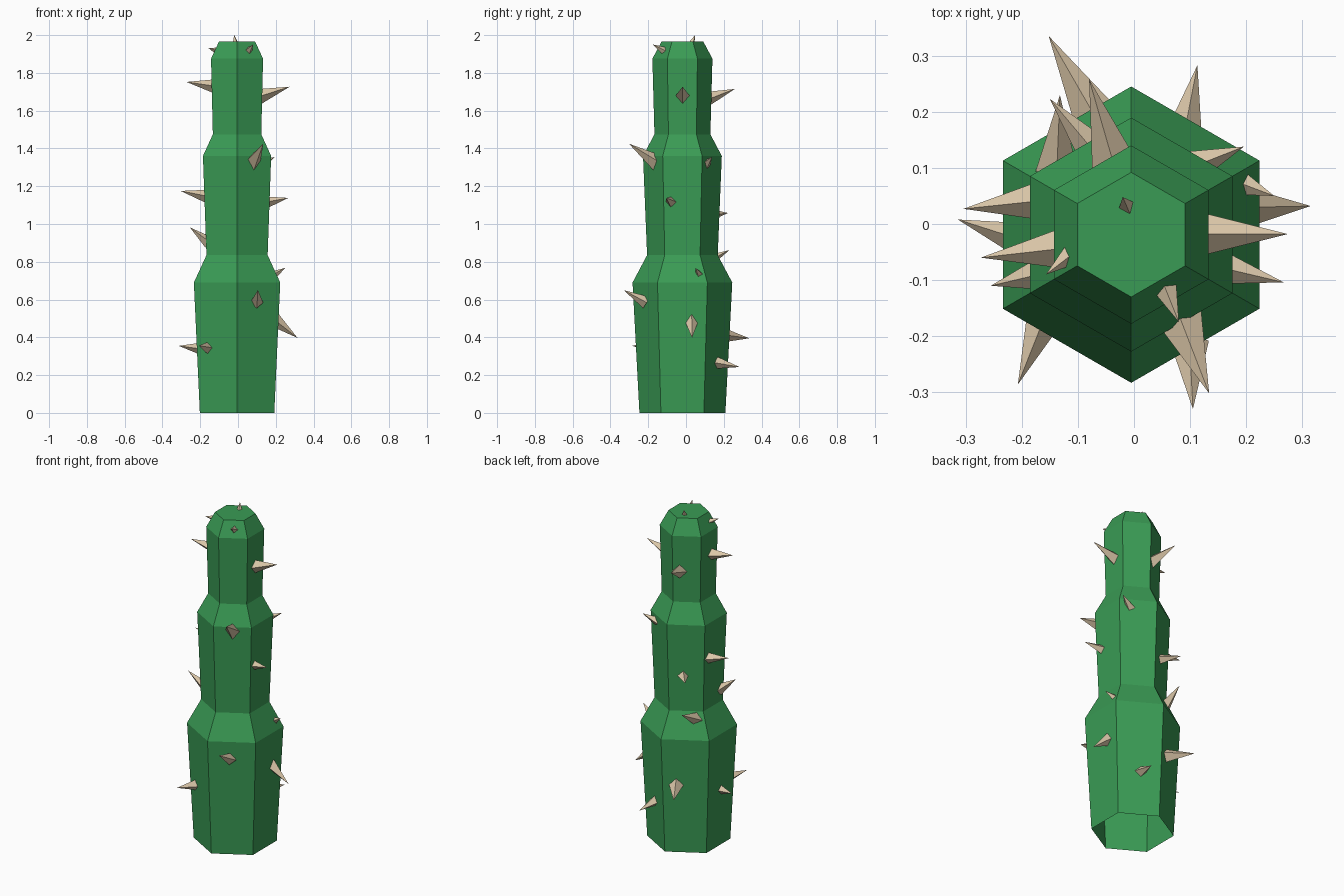
import bpy, bmesh, math
from mathutils import Vector

def material(name, col):
    m = bpy.data.materials.new(name)
    m.diffuse_color = (*col, 1)
    return m

green = material("cactus green", (0.042, 0.33, 0.09))
tan = material("thorn tan", (0.72, 0.58, 0.40))

def finish(bm, name, mat):
    me = bpy.data.meshes.new(name)
    bm.to_mesh(me)
    bm.free()
    me.materials.append(mat)
    ob = bpy.data.objects.new(name, me)
    bpy.context.collection.objects.link(ob)

# Hexagonal three-tier trunk, open underneath: (height, circumradius)
CX, CY = -0.005, -0.019
profile = [(0, .2275), (.69, .264), (.835, .187), (1.36, .2085),
           (1.475, .148), (1.875, .159), (1.965, .111)]
bm = bmesh.new()
rings = [[bm.verts.new((CX + r * math.sin(i * math.pi / 3),
                        CY + r * math.cos(i * math.pi / 3), z)) for i in range(6)]
         for z, r in profile]
for a, b in zip(rings, rings[1:]):
    for i in range(6):
        j = (i + 1) % 6
        bm.faces.new((a[j], a[i], b[i], b[j]))
bm.faces.new(rings[-1][::-1])
finish(bm, "cactus_trunk", green)

# Thorns: point on the trunk surface, then tip
thorns = [
    ((-.08, .21, .41), (-.152, .335, .395)),
    ((-.137, .11, .80), (-.132, .23, .862)),
    ((-.08, .14, 1.05), (-.15, .223, 1.058)),
    ((-.04, .12, 1.665), (-.08, .258, 1.715)),
    ((.093, .18, .262), (.113, .283, .243)),
    ((.125, .11, 1.32), (.196, .138, 1.355)),
    ((.197, .07, .735), (.25, .05, .768)),
    ((.215, .03, .475), (.315, .032, .397)),
    ((.128, -.018, 1.68), (.274, -.018, 1.727)),
    ((.165, -.08, 1.118), (.267, -.104, 1.138)),
    ((.085, -.175, 1.34), (.134, -.302, 1.425)),
    ((.1, -.23, .595), (.105, -.33, .65)),
    ((.058, -.12, 1.92), (.08, -.175, 1.95)),
    ((-.165, -.18, .345), (-.207, -.286, .356)),
    ((-.17, -.09, .915), (-.255, -.11, .982)),
    ((-.14, -.045, 1.732), (-.273, -.06, 1.752)),
    ((-.118, -.06, 1.918), (-.157, -.09, 1.932)),
    ((-.18, .04, 1.15), (-.304, .027, 1.175)),
    ((-.22, -.022, .343), (-.314, .008, .355)),
    ((-.014, .034, 1.965), (-.02, .048, 2.0)),
]
bm = bmesh.new()
for base, tip in thorns:
    base, tip = Vector(base), Vector(tip)
    start = base - (tip - base) * 0.2          # root sunk into the trunk
    d = tip - start
    new = bmesh.ops.create_cone(bm, cap_ends=True, segments=4, depth=d.length,
                                radius1=0.2 * d.length + 0.007, radius2=0)["verts"]
    rot = d.to_track_quat('Z', 'Y').to_matrix()
    for v in new:
        v.co = rot @ v.co + (start + tip) / 2
bmesh.ops.remove_doubles(bm, verts=bm.verts, dist=1e-5)
finish(bm, "thorns", tan)
